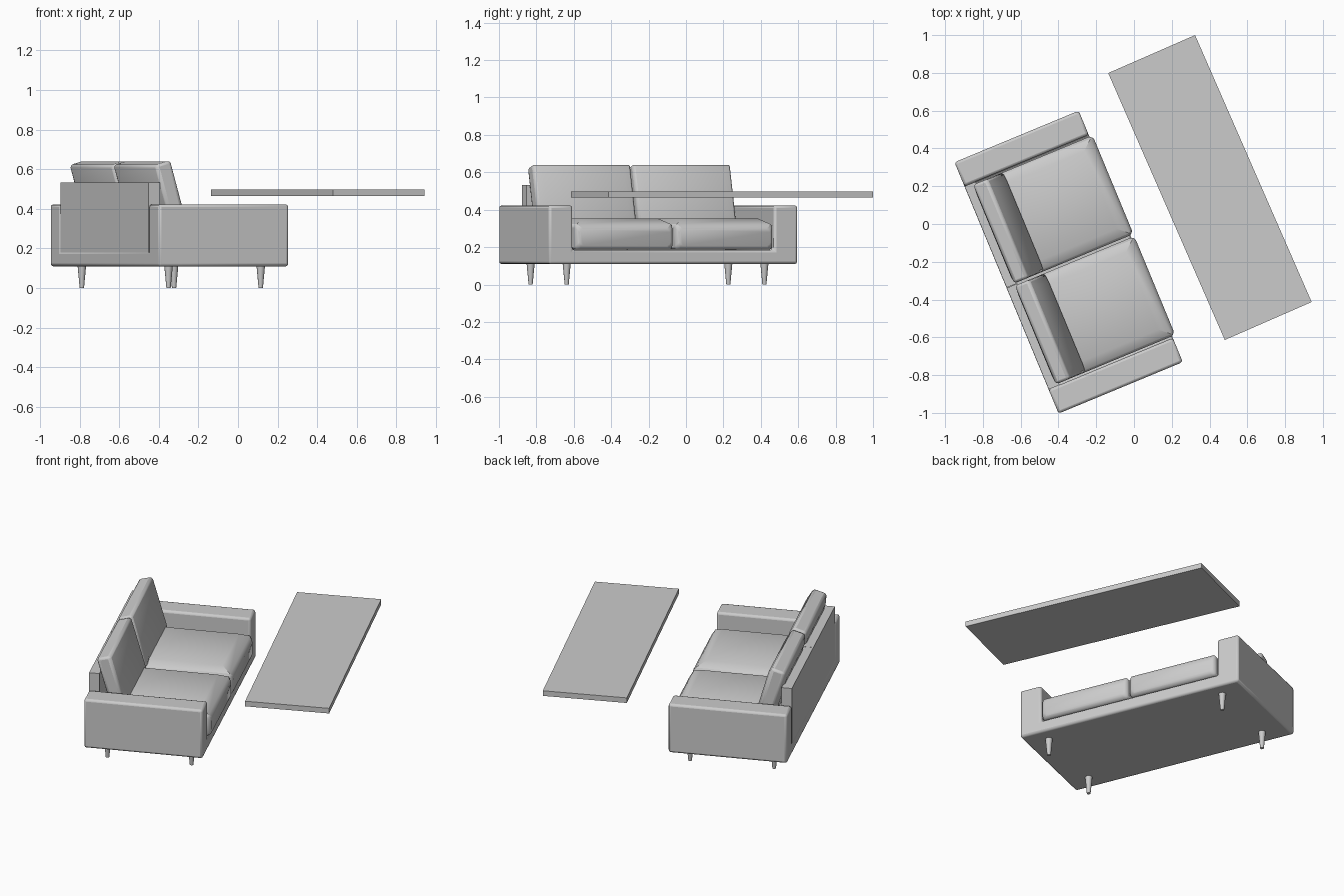
import bpy, bmesh
from math import radians
from mathutils import Matrix, Vector

if "Cube" in bpy.data.objects:
    bpy.data.objects.remove(bpy.data.objects["Cube"])

GREY = (0.6, 0.6, 0.6, 1)
mat = bpy.data.materials.new("plain grey")
mat.use_nodes = True
mat.diffuse_color = GREY
mat.node_tree.nodes["Principled BSDF"].inputs["Base Color"].default_value = GREY

# Local frames: x is depth towards the seat front, y is width
SOFA = Matrix.Translation((-0.346, -0.202, 0)) @ Matrix.Rotation(radians(22.5), 4, 'Z')
TABLE = Matrix.Translation((0.402, 0.193, 0)) @ Matrix.Rotation(radians(23.6), 4, 'Z')


def finish(name, bm, frame, bevel=0):
    bmesh.ops.recalc_face_normals(bm, faces=bm.faces)
    mesh = bpy.data.meshes.new(name)
    bm.to_mesh(mesh)
    bm.free()
    ob = bpy.data.objects.new(name, mesh)
    bpy.context.collection.objects.link(ob)
    ob.matrix_world = frame
    mesh.materials.append(mat)
    if bevel:
        mod = ob.modifiers.new("soft edges", 'BEVEL')
        mod.width, mod.segments = bevel, 2
        mod.limit_method, mod.angle_limit = 'ANGLE', radians(40)
        bpy.context.view_layer.objects.active = ob
        ob.select_set(True)
        bpy.ops.object.shade_smooth_by_angle(angle=radians(35))
        ob.select_set(False)
    return ob


def box_mesh(lo, hi):
    bm = bmesh.new()
    lo, hi = Vector(lo), Vector(hi)
    bmesh.ops.create_cube(bm, size=1, matrix=Matrix.Translation((lo + hi) / 2)
                          @ Matrix.Diagonal((*(hi - lo), 1)))
    return bm


def box(name, lo, hi, frame):
    return finish(name, box_mesh(lo, hi), frame)


def cushion(name, lo, hi, swells, frame):
    """Box with faces swollen to flat crowns: (direction, margin, height)."""
    bm = box_mesh(lo, hi)
    for axis, margin, puff in swells:
        bm.normal_update()
        face = max(bm.faces, key=lambda f: (round(f.normal.dot(Vector(axis)), 3), f.calc_area()))
        bmesh.ops.inset_region(bm, faces=[face], thickness=margin, depth=puff)
    return finish(name, bm, frame, 0.014)


# One-piece upholstered body: U profile of base and arms, extruded front to back
half = [(0.72, 0.109), (0.72, 0.423), (0.582, 0.423), (0.582, 0.185)]
profile = half + [(-y, z) for y, z in reversed(half)]
bm = bmesh.new()
back = bm.faces.new([bm.verts.new((-0.356, y, z)) for y, z in profile])
front = bmesh.ops.extrude_face_region(bm, geom=[back], use_keep_orig=True)["geom"]
bmesh.ops.translate(bm, vec=(0.712, 0, 0),
                    verts=[v for v in front if isinstance(v, bmesh.types.BMVert)])
finish("base_and_arms", bm, SOFA, 0.014)

LEAN = SOFA @ Matrix.Translation((-0.178, 0, 0.33)) @ Matrix.Rotation(radians(-16), 4, 'Y')

for side, s in (("left", 1), ("right", -1)):
    # Upright back board
    y0, y1 = sorted((0.001 * s, 0.582 * s))
    box(side + "_back_panel", (-0.355, y0, 0.18), (-0.293, y1, 0.533), SOFA)

    # Loose seat and leaning back cushions
    y0, y1 = sorted((0.006 * s, 0.572 * s))
    cushion(side + "_seat_cushion", (-0.29, y0, 0.187), (0.362, y1, 0.32),
            [((0, 0, 1), 0.085, 0.032), ((1, 0, 0), 0.03, 0.012)], SOFA)
    cushion(side + "_back_cushion", (-0.045, y0, -0.02), (0.033, y1, 0.317),
            [((1, 0, 0), 0.07, 0.018), ((-1, 0, 0), 0.07, 0.018)], LEAN)

    # Tapered feet
    for end, x in (("front", 0.259), ("back", -0.245)):
        bm = bmesh.new()
        bmesh.ops.create_cone(bm, cap_ends=True, segments=12, radius1=0.011, radius2=0.022,
                              depth=0.115,
                              matrix=Matrix.Translation((x, 0.572 * s - 0.007, 0.0575)))
        foot = finish(f"{side}_{end}_foot", bm, SOFA)
        for p in foot.data.polygons:
            p.use_smooth = len(p.vertices) == 4

# Separate table slab
box("table_slab", (-0.251, -0.771, 0.465), (0.251, 0.771, 0.498), TABLE)
